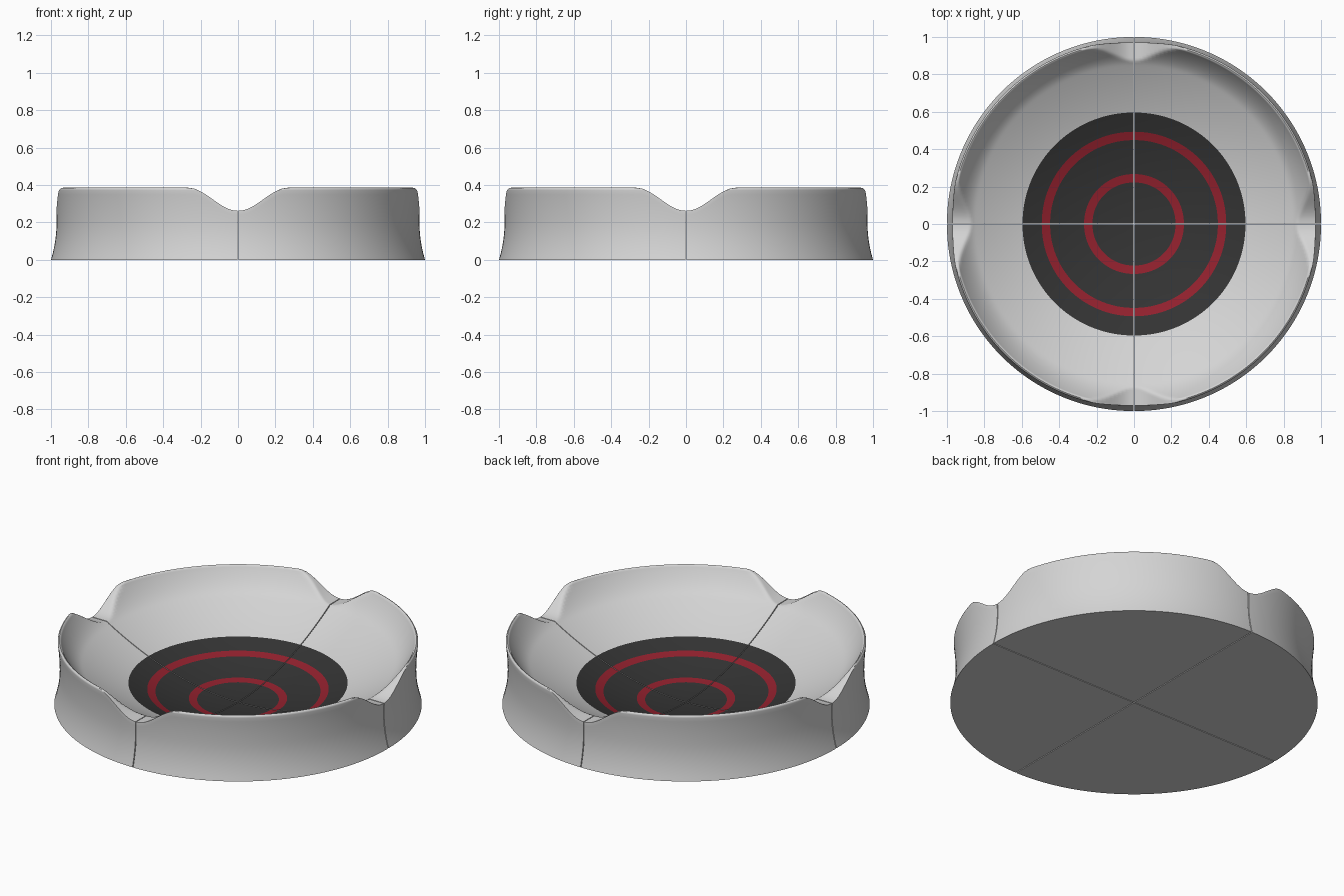
import bpy, bmesh, math

if "Cube" in bpy.data.objects:
    bpy.data.objects.remove(bpy.data.objects["Cube"])

SEG = 72          # angular steps per quarter
GAP = 0.0025      # half width of the seam between quarters
TOP = 0.386       # rim height


def material(name, rgb):
    m = bpy.data.materials.new(name)
    m.diffuse_color = (*rgb, 1.0)
    m.use_nodes = True
    m.node_tree.nodes["Principled BSDF"].inputs["Base Color"].default_value = m.diffuse_color
    return m


MATS = [material("light_grey", (0.66, 0.66, 0.66)),
        material("charcoal", (0.034, 0.034, 0.034)),
        material("dark_red", (0.29, 0.015, 0.027))]


def bowl_z(r):
    """Inner bowl surface, steeper close to the rim."""
    z = 0.01 + 0.33 * r * r
    if r > 0.85:
        z += 0.06 * ((r - 0.85) / 0.11) ** 2
    return z


def outer_r(z):
    """Slightly waisted outer wall."""
    if z < 0.2:
        return 0.97 + 0.03 * ((0.2 - z) / 0.2) ** 2
    return 0.97 + 0.012 * ((z - 0.2) / 0.18) ** 2


def notch_z(offset):
    """Height limit across the rounded notches on each axis."""
    if offset >= 0.27:
        return TOP
    return TOP - 0.0618 * (1 + math.cos(math.pi * offset / 0.27))


# radii of the bowl rings, including the painted ring borders
RADII = [0, 0.06, 0.12, 0.17, 0.22, 0.265, 0.31, 0.36, 0.405, 0.447, 0.492, 0.545, 0.595]
RADII += [0.595 + 0.365 * i / 36 for i in range(1, 37)]
RIM = [(0.962, 0.378), (0.967, 0.384), (0.972, 0.386), (0.978, 0.383), (0.981, 0.377)]
WALL = 16


def face_colour(r):
    if 0.22 < r < 0.265 or 0.447 < r < 0.492:
        return 2
    return 1 if r < 0.595 else 0


def column(a):
    """Closed section at one angle: bowl, rim, outer wall, base."""
    side = min(abs(math.cos(a)), abs(math.sin(a)))
    pts = []
    for r, z in [(r, bowl_z(r)) for r in RADII] + RIM:
        if r > 0.7:
            z = min(z, notch_z(r * side))
            r = min(r, outer_r(z) - 0.001)
        pts.append((r, z))
    top = min(0.372, notch_z(0.98 * side) - 0.006)
    for i in range(WALL + 1):
        z = top * (1 - i / WALL)
        pts.append((outer_r(z), z))
    pts.append((0, 0))
    return pts


def quarter(name, turn):
    bm = bmesh.new()
    cols = []
    c, s = round(math.cos(turn)), round(math.sin(turn))
    for k in range(SEG + 1):
        a = math.pi / 2 * k / SEG
        col = []
        for r, z in column(a):
            x = GAP + (1 - GAP) * r * math.cos(a)
            y = GAP + (1 - GAP) * r * math.sin(a)
            col.append(bm.verts.new((c * x - s * y, s * x + c * y, z)))
        cols.append(col)
    n = len(cols[0])
    for k in range(SEG):
        p, q = cols[k], cols[k + 1]
        for i in range(n - 1):
            f = bm.faces.new((p[i], p[i + 1], q[i + 1], q[i]))
            if i + 1 < len(RADII):
                f.material_index = face_colour((RADII[i] + RADII[i + 1]) / 2)
    # flat walls along both seams
    bm.faces.new(list(reversed(cols[0])))
    bm.faces.new(cols[-1])
    bmesh.ops.remove_doubles(bm, verts=bm.verts[:], dist=1e-5)
    bmesh.ops.recalc_face_normals(bm, faces=bm.faces[:])
    me = bpy.data.meshes.new(name)
    bm.to_mesh(me)
    bm.free()
    for m in MATS:
        me.materials.append(m)
    me.shade_smooth()
    me.set_sharp_from_angle(angle=math.radians(40))
    bpy.context.collection.objects.link(bpy.data.objects.new(name, me))


# four identical arena quarters
for i, label in enumerate(["back_right", "back_left", "front_left", "front_right"]):
    quarter("arena_quarter_" + label, i * math.pi / 2)
